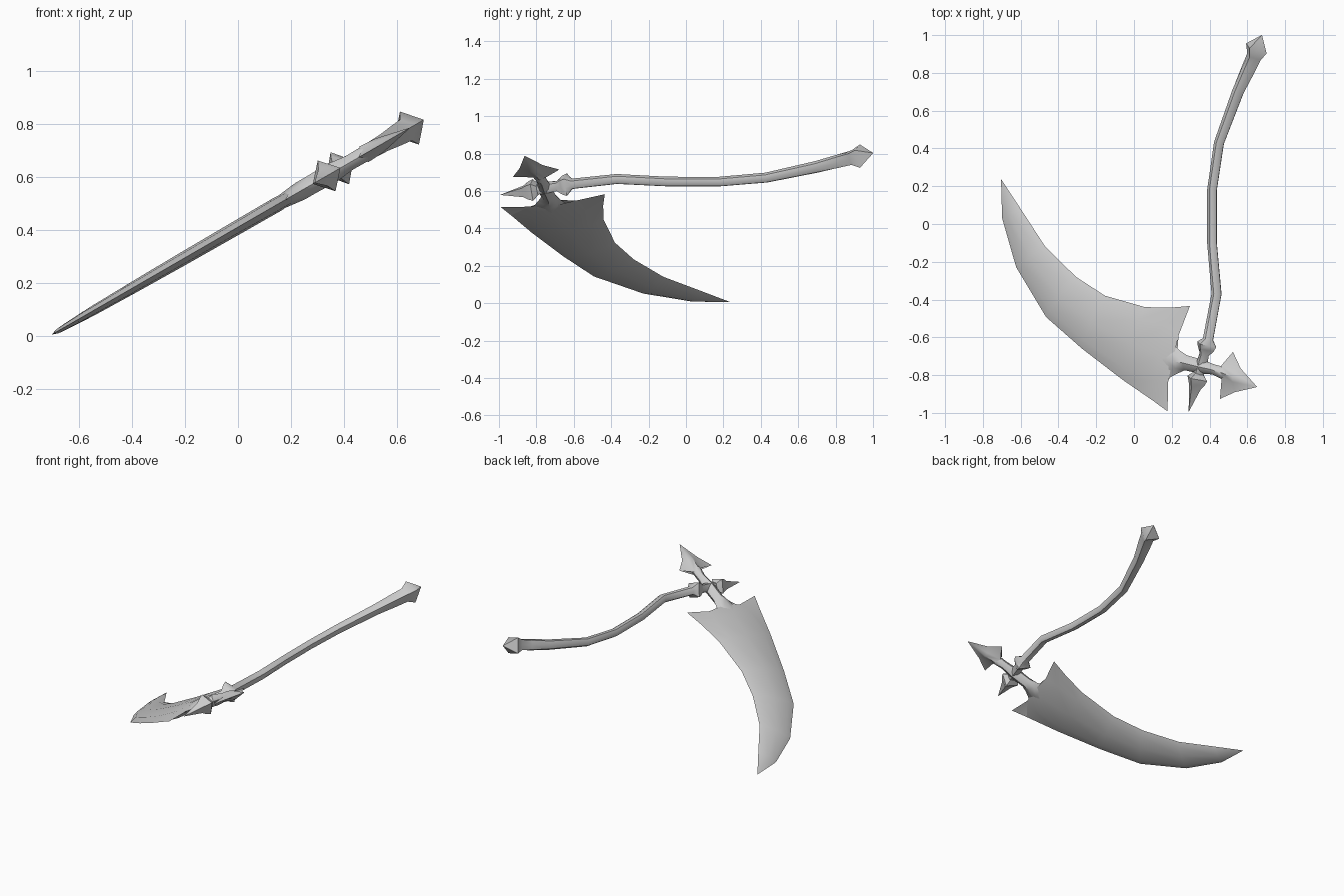
import bpy, bmesh, math
from mathutils import Vector, Matrix

if "Cube" in bpy.data.objects:
    bpy.data.objects.remove(bpy.data.objects["Cube"])

TILT = math.radians(30)
C = math.cos(TILT)
# the weapon lies flat in a plane tilted about y
PLACE = Matrix.Translation((0, 0, 0.412)) @ Matrix.Rotation(-TILT, 4, 'Y')


def loc(x, y, w=0.0):
    """Top-view x, y to coordinates inside the tilted plane."""
    return Vector((x / C, y, w))


def finish(name, bm, angle):
    bmesh.ops.remove_doubles(bm, verts=bm.verts, dist=0.0004)
    bmesh.ops.recalc_face_normals(bm, faces=bm.faces)
    bm.transform(PLACE)
    me = bpy.data.meshes.new(name)
    bm.to_mesh(me)
    bm.free()
    ob = bpy.data.objects.new(name, me)
    bpy.context.collection.objects.link(ob)
    me.shade_smooth()
    me.set_sharp_from_angle(angle=math.radians(angle))
    return ob


def sweep(name, sections, angle=50):
    """Sections (x, y, radius in plane, radius across, k); k=0.71 is a diamond, 1 is round."""
    bm = bmesh.new()
    pts = [loc(s[0], s[1]) for s in sections]
    rings = []
    for i, (x, y, ru, rw, k) in enumerate(sections):
        d = (pts[min(i + 1, len(pts) - 1)] - pts[max(i - 1, 0)]).normalized()
        side = Vector((d.y, -d.x, 0))
        ring = []
        for j in range(8):
            a = j * math.pi / 4
            f = k if j % 2 else 1
            ring.append(bm.verts.new(pts[i] + side * (ru * f * math.cos(a))
                                     + Vector((0, 0, rw * f * math.sin(a)))))
        rings.append(ring)
    for a, b in zip(rings, rings[1:]):
        for j in range(8):
            bm.faces.new((a[j], a[j - 1], b[j - 1], b[j]))
    bm.faces.new(rings[0])
    bm.faces.new(rings[-1])
    return finish(name, bm, angle)


def plate(name, rows, angle=60):
    """Two-sided plate from rows of (x, y, half thickness), edges closing at zero."""
    bm = bmesh.new()
    for s in (1, -1):
        grid = [[bm.verts.new(loc(x, y, s * h)) for x, y, h in r] for r in rows]
        for a, b in zip(grid, grid[1:]):
            for j in range(len(a) - 1):
                bm.faces.new((a[j], a[j + 1], b[j + 1], b[j]))
    bmesh.ops.dissolve_degenerate(bm, edges=bm.edges, dist=0.0001)
    return finish(name, bm, angle)


D, R = 0.71, 0.95

# handle with flared diamond pommel and collar
sweep("handle", [
    (0.677, 1.0, .001, .001, D), (0.648, 0.93, .068, .072, D),
    (0.635, 0.885, .045, .045, D), (0.605, 0.82, .042, .042, .85),
    (0.55, 0.70, .034, .034, R), (0.45, 0.43, .029, .029, R),
    (0.413, 0.18, .028, .028, R), (0.413, -0.10, .028, .028, R),
    (0.437, -0.37, .029, .029, R), (0.392, -0.61, .030, .030, R),
    (0.385, -0.637, .060, .070, D), (0.380, -0.662, .050, .058, D),
    (0.372, -0.69, .029, .032, .85), (0.355, -0.755, .034, .036, R),
    (0.342, -0.795, .030, .032, .85)])

# lower collar and end spike
sweep("end_spike", [
    (0.342, -0.79, .030, .032, .85), (0.335, -0.818, .062, .067, D),
    (0.330, -0.845, .050, .055, D), (0.322, -0.868, .036, .036, D),
    (0.290, -0.992, .001, .001, D)])

# arm crossing the handle, joining blade and arrowhead
sweep("cross_arm", [
    (0.12, -0.71, .10, .020, D), (0.19, -0.725, .095, .030, D),
    (0.235, -0.73, .062, .036, .8), (0.275, -0.735, .040, .036, .9),
    (0.355, -0.755, .038, .038, R), (0.42, -0.77, .027, .029, R),
    (0.475, -0.79, .034, .030, R), (0.53, -0.81, .012, .012, R)])

# arrowhead
plate("arrowhead", [
    [(.524, -.677, 0), (.468, -.75, .012), (.475, -.785, .034), (.470, -.815, .012), (.455, -.926, 0)],
    [(.565, -.765, 0), (.54, -.79, .018), (.535, -.81, .030), (.53, -.835, .018), (.535, -.890, 0)],
    [(.652, -.863, 0)] * 5])

# blade: pairs of outer and inner edge points with half thickness
pairs = [((-.704, .238), (-.704, .238), 0), ((-.698, .03), (-.60, .08), .012),
         ((-.624, -.228), (-.47, -.12), .018), ((-.466, -.492), (-.307, -.28), .022),
         ((-.275, -.66), (-.153, -.38), .025), ((-.06, -.825), (.058, -.44), .027)]
fractions = [(0, 0), (.16, .72), (.5, 1), (.84, .72), (1, 0)]
rows = [[(o[0] + (i[0] - o[0]) * f, o[1] + (i[1] - o[1]) * f, t * h) for f, h in fractions]
        for o, i, t in pairs]
# pointed, hollow heel of the blade
rows.append([(.10, -.935, 0), (.125, -.83, .022), (.15, -.70, .028), (.175, -.54, .022), (.19, -.443, 0)])
rows.append([(.178, -.992, 0), (.180, -.836, 0), (.215, -.725, .022), (.236, -.59, 0), (.296, -.434, 0)])
plate("blade", rows)
